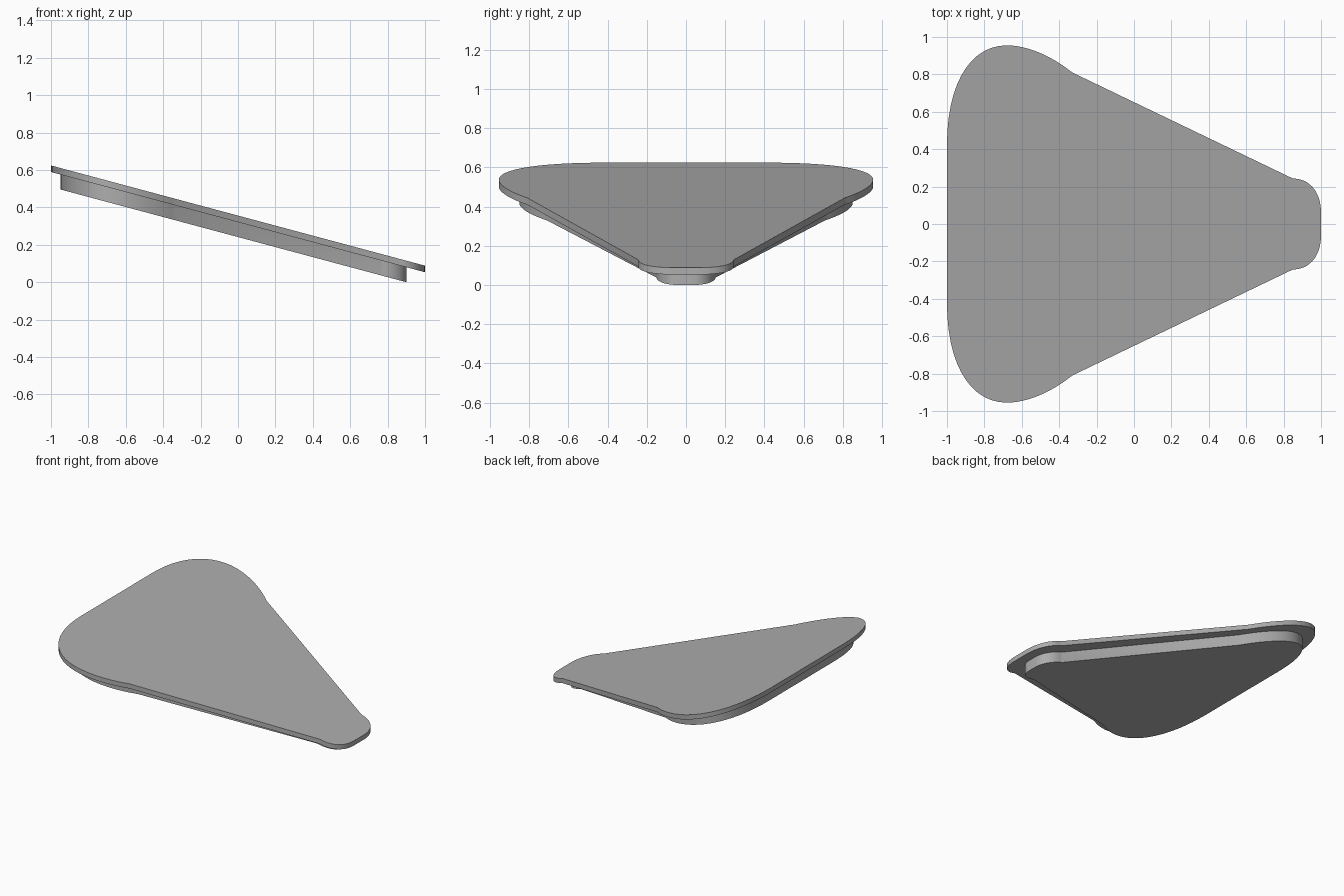
import bpy, bmesh, math
from mathutils import Vector
from mathutils.geometry import interpolate_bezier

cube = bpy.data.objects.get("Cube")
if cube:
    bpy.data.objects.remove(cube)

SLOPE = math.tan(math.radians(15))

grey = bpy.data.materials.new("plain grey")
grey.use_nodes = True
colour = (0.42, 0.42, 0.42, 1)
grey.diffuse_color = colour
grey.node_tree.nodes["Principled BSDF"].inputs["Base Color"].default_value = colour


def half_outline(*curves):
    """Join cubic curves, with straight lines between their ends."""
    points = []
    for curve in curves:
        a, b, c, d = [Vector(p) for p in curve]
        for p in interpolate_bezier(a, b, c, d, 14):
            if not points or (p - points[-1]).length > 1e-4:
                points.append(p)
    return points


def sloped_slab(name, half, bottom, top):
    """Mirror the half outline in y, and extrude it straight up between two sloped planes."""
    outline = half + [Vector((p.x, -p.y)) for p in reversed(half)]
    bm = bmesh.new()
    base = bm.faces.new([bm.verts.new((p.x, p.y, bottom - SLOPE * p.x)) for p in outline])
    result = bmesh.ops.extrude_face_region(bm, geom=[base], use_keep_orig=True)
    raised = [g for g in result["geom"] if isinstance(g, bmesh.types.BMVert)]
    bmesh.ops.translate(bm, verts=raised, vec=(0, 0, top - bottom))
    bmesh.ops.recalc_face_normals(bm, faces=bm.faces)
    mesh = bpy.data.meshes.new(name)
    bm.to_mesh(mesh)
    bm.free()
    mesh.materials.append(grey)
    obj = bpy.data.objects.new(name, mesh)
    bpy.context.collection.objects.link(obj)
    bpy.ops.object.select_all(action="DESELECT")
    obj.select_set(True)
    bpy.context.view_layer.objects.active = obj
    bpy.ops.object.shade_smooth_by_angle(angle=math.radians(25))


# Wide top plate: rounded rear corner, bulge, then the nose
plate = half_outline(
    [(-1, 0.42), (-1, 0.76), (-0.87, 0.955), (-0.68, 0.955)],
    [(-0.68, 0.955), (-0.56, 0.955), (-0.43, 0.89), (-0.33, 0.81)],
    [(0.85, 0.243), (0.94, 0.243), (1, 0.17), (1, 0.06)],
)
sloped_slab("top_plate", plate, 0.321, 0.356)

# Smaller plug underneath
plug = half_outline(
    [(-0.95, 0.38), (-0.95, 0.68), (-0.84, 0.85), (-0.66, 0.85)],
    [(-0.66, 0.85), (-0.55, 0.85), (-0.43, 0.79), (-0.33, 0.71)],
    [(0.76, 0.15), (0.84, 0.15), (0.9, 0.1), (0.9, 0.04)],
)
sloped_slab("lower_plug", plug, 0.9 * SLOPE, 0.321)
